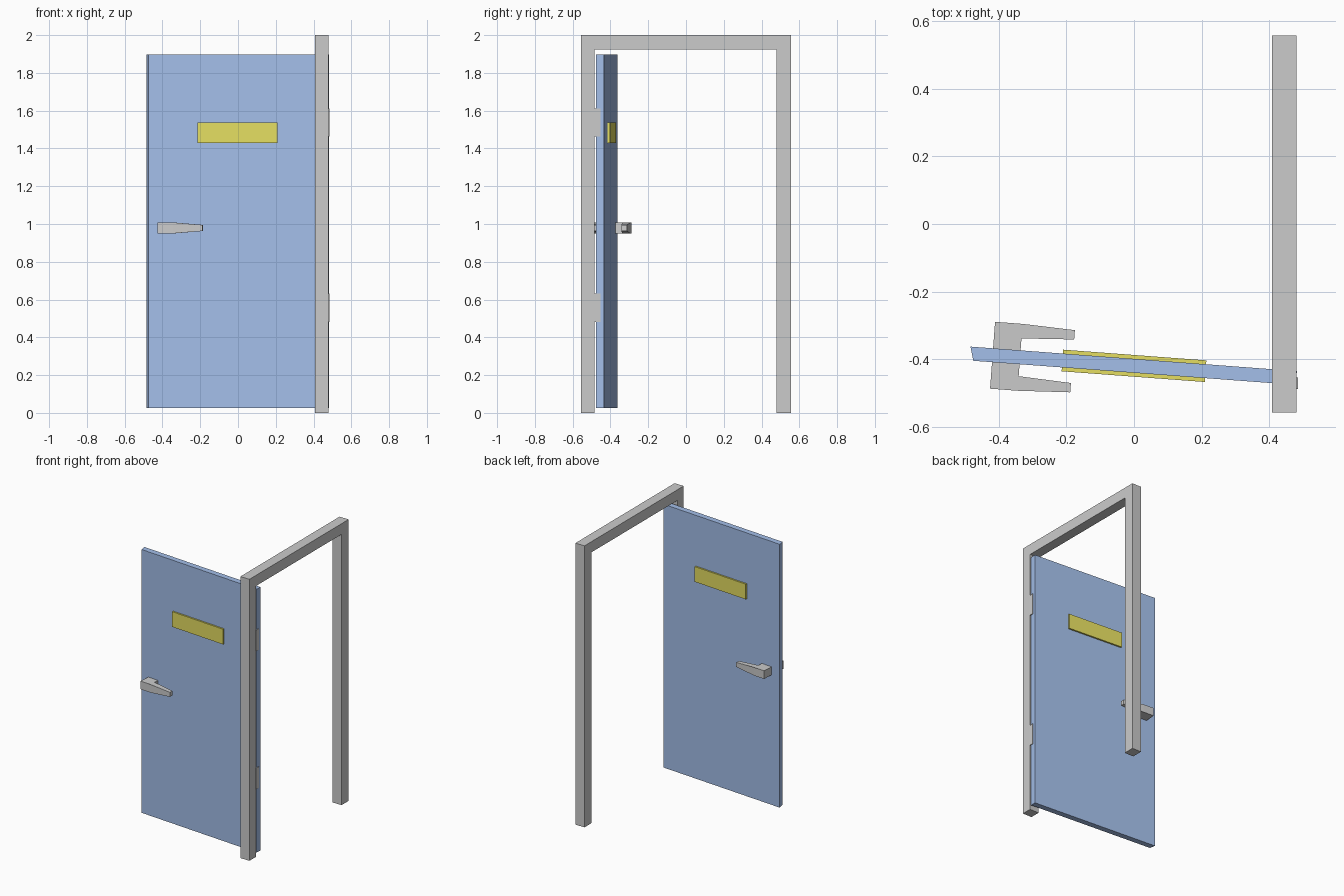
import bpy
import bmesh
import math
from mathutils import Matrix, Vector

if "Cube" in bpy.data.objects:
    bpy.data.objects.remove(bpy.data.objects["Cube"])

# Local door space: x along the leaf, y through its thickness
DOOR = Matrix.Translation((0, -0.419, 0)) @ Matrix.Rotation(math.radians(-4.28), 4, 'Z')


def material(name, color):
    m = bpy.data.materials.new(name)
    m.diffuse_color = color
    m.use_nodes = True
    m.node_tree.nodes["Principled BSDF"].inputs["Base Color"].default_value = m.diffuse_color
    return m


def finish(name, bm, matrix=None, mat=None):
    bmesh.ops.recalc_face_normals(bm, faces=bm.faces)
    me = bpy.data.meshes.new(name)
    bm.to_mesh(me)
    bm.free()
    ob = bpy.data.objects.new(name, me)
    bpy.context.collection.objects.link(ob)
    if matrix:
        ob.matrix_world = matrix
    if mat:
        me.materials.append(mat)
    return ob


def prism(name, points, offset, matrix=None, mat=None, taper=None):
    """Extrude a planar outline by offset; taper may reshape the vertices."""
    bm = bmesh.new()
    face = bm.faces.new([bm.verts.new(p) for p in points])
    ext = bmesh.ops.extrude_face_region(bm, geom=[face])
    top = [v for v in ext['geom'] if isinstance(v, bmesh.types.BMVert)]
    bmesh.ops.translate(bm, verts=top, vec=Vector(offset))
    if taper:
        for v in bm.verts:
            taper(v.co)
    return finish(name, bm, matrix, mat)


def box(name, lo, hi, matrix=None, mat=None):
    outline = [(lo[0], lo[1], lo[2]), (hi[0], lo[1], lo[2]),
               (hi[0], hi[1], lo[2]), (lo[0], hi[1], lo[2])]
    return prism(name, outline, (0, 0, hi[2] - lo[2]), matrix, mat)


blue = material("door_blue", (0.37, 0.52, 0.82, 1))
yellow = material("plate_yellow", (0.78, 0.73, 0.12, 1))

# Door frame: inverted U
frame = [(-0.557, 0), (-0.557, 2), (0.557, 2), (0.557, 0),
         (0.478, 0), (0.478, 1.924), (-0.485, 1.924), (-0.485, 0)]
prism("door_frame", [(0.408, y, z) for y, z in frame], (0.072, 0, 0))

# Door leaf with bevelled latch edge
leaf = [(-0.486, 0.0205), (-0.4745, -0.0205), (0.481, -0.0205), (0.481, 0.0205)]
prism("door_leaf", [(x, y, 0.027) for x, y in leaf], (0, 0, 1.871), DOOR, blue)

# Yellow plate showing on both faces
box("door_plate", (-0.212, -0.032, 1.43), (0.212, 0.032, 1.538), DOOR, yellow)

# Lever handles, one on each face, narrowing toward the tip
lever = [(-0.419, 0.018), (-0.419, 0.099), (-0.336, 0.099),
         (-0.182, 0.092), (-0.182, 0.0645), (-0.3375, 0.056), (-0.3375, 0.018)]


def narrow(co):
    if co.x > -0.2:
        co.z = 0.979 + (co.z - 0.979) * 0.56


for label, s in (("back", 1), ("front", -1)):
    prism(f"{label}_handle", [(x, s * y, 0.95) for x, y in lever],
          (0, 0, 0.058), DOOR, taper=narrow)

# Hinge plates bridging the post and the leaf
for label, z in (("lower", 0.481), ("upper", 1.462)):
    box(f"{label}_hinge", (0.45, -0.487, z), (0.484, -0.453, z + 0.15))
